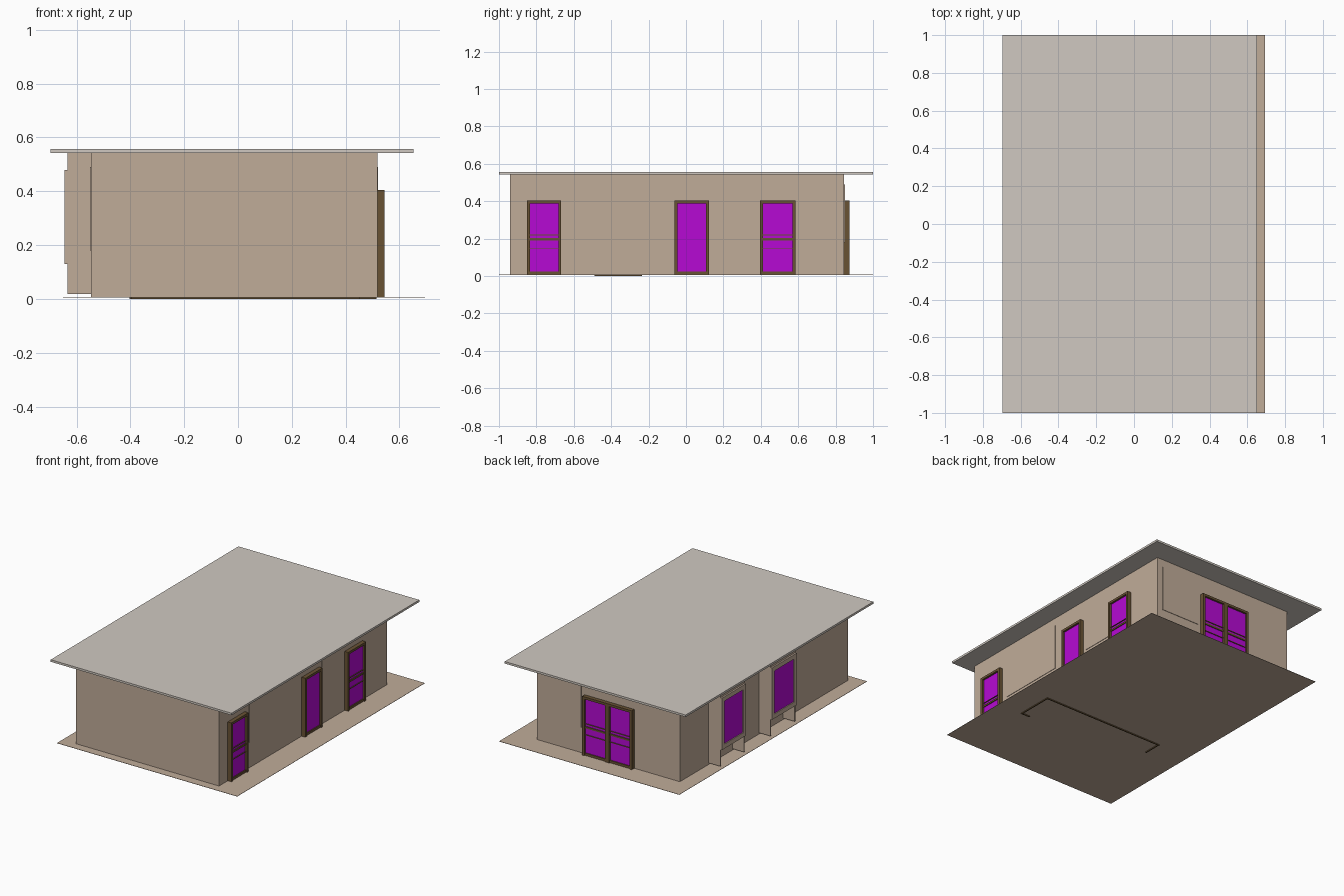
import bpy, bmesh

if "Cube" in bpy.data.objects:
    bpy.data.objects.remove(bpy.data.objects["Cube"])


def srgb(r, g, b):
    f = lambda c: c / 12.92 if c <= 0.04045 else ((c + 0.055) / 1.055) ** 2.4
    return tuple(f(v / 255) for v in (r, g, b)) + (1.0,)


def material(name, rgb):
    m = bpy.data.materials.new(name)
    m.diffuse_color = srgb(*rgb)
    m.use_nodes = True
    m.node_tree.nodes["Principled BSDF"].inputs["Base Color"].default_value = m.diffuse_color
    return m


WALL = material("tan_wall", (192, 172, 153))
ROOF = material("pale_grey_roof", (208, 201, 193))
WOOD = material("brown_frame", (104, 82, 52))
GLASS = material("purple_glass", (182, 10, 212))


def boxes(name, mat, spans):
    """One object from boxes given as (x0, x1, y0, y1, z0, z1)."""
    bm = bmesh.new()
    for x0, x1, y0, y1, z0, z1 in spans:
        verts = bmesh.ops.create_cube(bm, size=1)["verts"]
        for v in verts:
            v.co.x = x1 if v.co.x > 0 else x0
            v.co.y = y1 if v.co.y > 0 else y0
            v.co.z = z1 if v.co.z > 0 else z0
    me = bpy.data.meshes.new(name)
    bm.to_mesh(me)
    bm.free()
    me.materials.append(mat)
    ob = bpy.data.objects.new(name, me)
    bpy.context.collection.objects.link(ob)
    return ob


XL, XR, YF, YB = -0.547, 0.518, -0.942, 0.846   # wall faces
Z0, ZT = 0.008, 0.543                           # floor and eave heights

# Ground plate, building body and flat overhanging roof
boxes("ground_plate", WALL, [(-0.65, 0.694, -1, 1, 0.006, Z0)])
boxes("building_walls", WALL, [(XL, XR, YF, YB, Z0, ZT)])
boxes("flat_roof", ROOF, [(-0.697, 0.652, -1, 1, ZT, 0.557)])

# Thin partition footing showing under the ground plate
boxes("under_footing", WOOD, [
    (-0.404, 0.515, -0.242, -0.234, 0, 0.006),
    (0.507, 0.515, -0.49, -0.234, 0, 0.006),
    (0.45, 0.515, -0.49, -0.482, 0, 0.006),
    (-0.404, -0.396, -0.36, -0.234, 0, 0.006)])

# Slightly raised wall panels
P = 0.003
boxes("right_wall_panels", WALL, [(XR, XR + P, a, b, 0.18, 0.49)
                                  for a, b in ((-0.62, -0.15), (0.15, 0.38))])
boxes("left_wall_panels", WALL, [(XL - P, XL, a, b, 0.18, 0.49)
                                 for a, b in ((-0.84, -0.32), (0.04, 0.25))])
boxes("back_wall_panel", WALL, [(0.187, 0.475, YB, YB + P, 0.18, 0.49)])


def door(name, a, b, rails, side):
    """Framed glass door from a to b along the right or back wall."""
    w, top = 0.016, 0.405
    base = XR if side == "right" else YB

    def span(u0, u1, depth, z0, z1):
        if side == "right":
            return (base, base + depth, u0, u1, z0, z1)
        return (u0, u1, base, base + depth, z0, z1)

    d = 0.027
    parts = [span(a, a + w, d, Z0, top), span(b - w, b, d, Z0, top),
             span(a + w, b - w, d, top - w, top),
             span(a + w, b - w, d - 0.006, Z0, Z0 + w)]
    parts += [span(a + w, b - w, 0.02, z - h / 2, z + h / 2) for z, h in rails]
    boxes(name + "_frame", WOOD, parts)
    boxes(name + "_glass", GLASS, [span(a + w, b - w, 0.014, Z0 + w, top - w)])


RAILS = [(0.197, 0.012), (0.146, 0.004), (0.22, 0.004)]
door("right_front_door", -0.849, -0.667, RAILS, "right")
door("right_middle_door", -0.0615, 0.123, [], "right")
door("right_back_door", 0.396, 0.586, RAILS, "right")
door("back_double_door_left", -0.207, -0.022, RAILS, "back")
door("back_double_door_right", -0.022, 0.163, RAILS, "back")

# Window bays on the left wall, open below the sill between two side fins
XO = -0.634
for label, a, b in (("front", -0.26, 0.006), ("back", 0.28, 0.54)):
    boxes(label + "_window_bay", WALL, [
        (XO, XL, a, b, 0.13, ZT),
        (XO, XL, a, a + 0.008, 0.018, 0.13),
        (XO, XL, b - 0.008, b, 0.018, 0.13)])
    f, x = 0.03, XO - 0.011
    boxes(label + "_window_frame", WALL, [
        (x, XO, a, a + f, 0.13, 0.48), (x, XO, b - f, b, 0.13, 0.48),
        (x, XO, a + f, b - f, 0.13, 0.13 + f),
        (x, XO, a + f, b - f, 0.48 - f, 0.48)])
    boxes(label + "_window_glass", GLASS,
          [(XO - 0.005, XO, a + f, b - f, 0.13 + f, 0.48 - f)])
